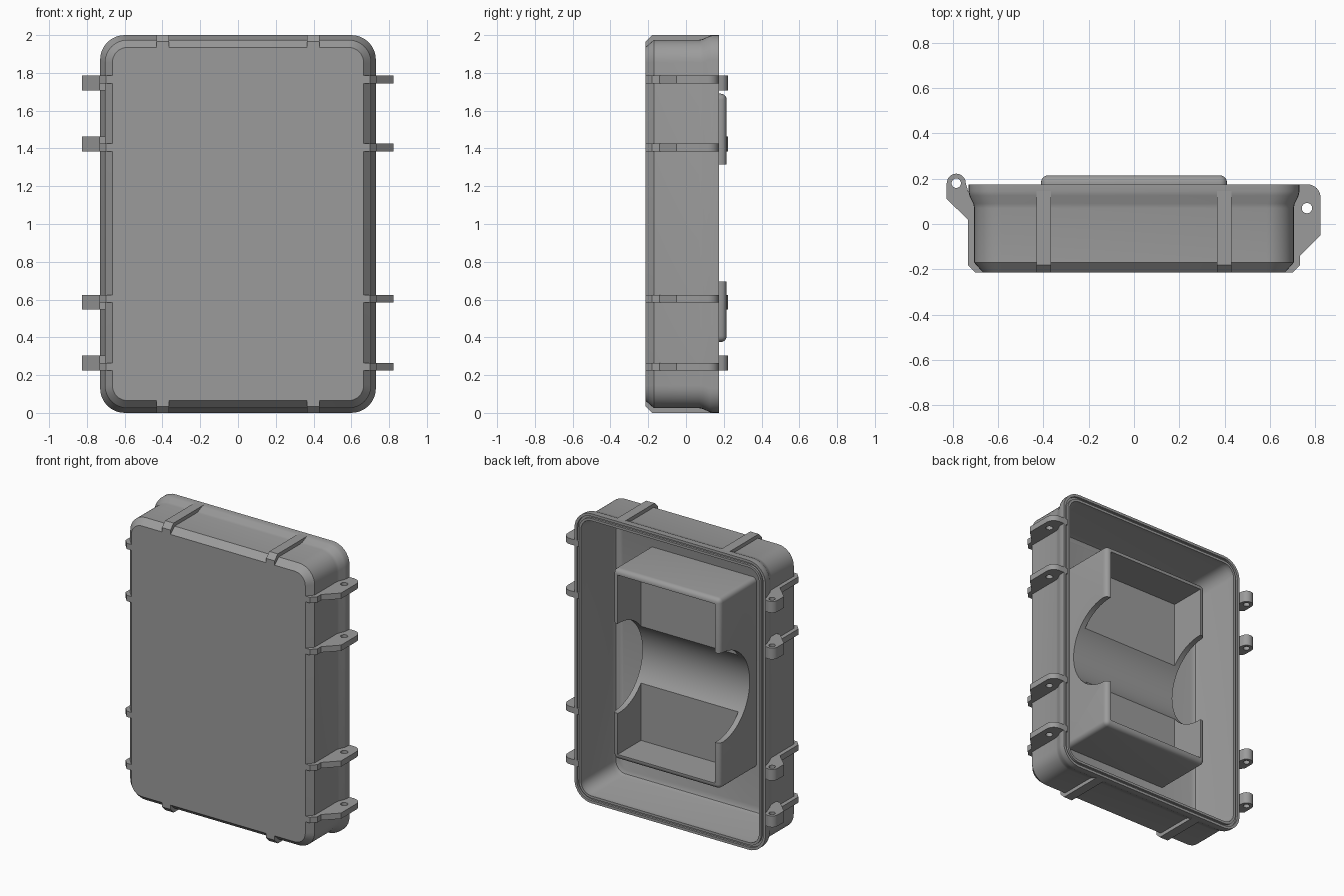
import bpy, bmesh, math
from mathutils import Matrix

if "Cube" in bpy.data.objects:
    bpy.data.objects.remove(bpy.data.objects["Cube"])

grey = bpy.data.materials.new("case_grey")
grey.diffuse_color = (0.33, 0.33, 0.33, 1)
grey.use_nodes = True
grey.node_tree.nodes["Principled BSDF"].inputs["Base Color"].default_value = grey.diffuse_color


def finish(ob, angle=35):
    """Clean the mesh, colour it and smooth its rounded areas."""
    bm = bmesh.new()
    bm.from_mesh(ob.data)
    bmesh.ops.remove_doubles(bm, verts=bm.verts, dist=0.0002)
    bmesh.ops.recalc_face_normals(bm, faces=bm.faces)
    bm.to_mesh(ob.data)
    bm.free()
    ob.data.materials.clear()
    ob.data.materials.append(grey)
    bpy.ops.object.select_all(action='DESELECT')
    ob.select_set(True)
    bpy.context.view_layer.objects.active = ob
    bpy.ops.object.shade_smooth_by_angle(angle=math.radians(angle))


def mesh_object(name, bm):
    me = bpy.data.meshes.new(name)
    bm.to_mesh(me)
    bm.free()
    ob = bpy.data.objects.new(name, me)
    bpy.context.collection.objects.link(ob)
    return ob


def rounded_ring(bm, hx, y, r, seg=8):
    """Rounded rectangle around z = 1; its half height is hx + 0.27."""
    hz = hx + 0.27
    ring = []
    for q, (sx, sz) in enumerate([(1, 1), (-1, 1), (-1, -1), (1, -1)]):
        for i in range(seg + 1):
            a = (q + i / seg) * math.pi / 2
            ring.append(bm.verts.new((sx * (hx - r) + r * math.cos(a), y,
                                      1 + sz * (hz - r) + r * math.sin(a))))
    return ring


def arc(cx, cy, r, a0, a1, n):
    return [(cx + r * math.cos(math.radians(a0 + (a1 - a0) * i / n)),
             cy + r * math.sin(math.radians(a0 + (a1 - a0) * i / n))) for i in range(n + 1)]


def plate(name, pts, width, matrix, hole=None):
    """Flat profile with an optional round hole, thickened about its middle."""
    cu = bpy.data.curves.new(name, 'CURVE')
    cu.dimensions, cu.fill_mode, cu.extrude = '2D', 'BOTH', width / 2
    loops = [pts]
    if hole:
        loops.append(arc(*hole, 0, 337.5, 15))
    for loop in loops:
        sp = cu.splines.new('POLY')
        sp.points.add(len(loop) - 1)
        for p, (a, b) in zip(sp.points, loop):
            p.co = (a, b, 0, 1)
        sp.use_cyclic_u = True
    tmp = bpy.data.objects.new(name + "_curve", cu)
    bpy.context.collection.objects.link(tmp)
    dg = bpy.context.evaluated_depsgraph_get()
    me = bpy.data.meshes.new_from_object(tmp.evaluated_get(dg))
    bpy.data.objects.remove(tmp)
    me.transform(matrix)
    ob = bpy.data.objects.new(name, me)
    bpy.context.collection.objects.link(ob)
    finish(ob)
    return ob


# Case shell: front panel, chamfer, walls, flared rim, seal groove, inside
# Each ring is half width, depth position, corner radius
rings = [(0.665, -0.215, 0.08), (0.705, -0.17, 0.12), (0.705, 0.07, 0.12),
         (0.709, 0.09, 0.124), (0.726, 0.125, 0.126), (0.73, 0.145, 0.13),
         (0.73, 0.175, 0.13), (0.712, 0.175, 0.112), (0.712, 0.16, 0.112),
         (0.697, 0.16, 0.097), (0.697, 0.175, 0.097), (0.68, 0.175, 0.08),
         (0.68, 0.14, 0.08), (0.672, 0.11, 0.08), (0.667, -0.15, 0.08),
         (0.657, -0.175, 0.07), (0.635, -0.185, 0.05)]
bm = bmesh.new()
loops = [rounded_ring(bm, *r) for r in rings]
for a, b in zip(loops, loops[1:]):
    for i in range(len(a)):
        j = (i + 1) % len(a)
        bm.faces.new((a[i], a[j], b[j], b[i]))
bm.faces.new(loops[0])
bm.faces.new(loops[-1])
finish(mesh_object("case_shell", bm))


def block(name, x, y0, y1, z0, z1, bevel=0):
    bm = bmesh.new()
    bmesh.ops.create_cube(bm, size=1, matrix=Matrix.Translation((0, (y0 + y1) / 2, (z0 + z1) / 2))
                          @ Matrix.Diagonal((2 * x, y1 - y0, z1 - z0, 1)))
    if bevel:
        edges = [e for e in bm.edges if any(v.co.y > y0 + 0.01 for v in e.verts)]
        bmesh.ops.bevel(bm, geom=edges, offset=bevel, segments=5, profile=0.5, affect='EDGES')
    return mesh_object(name, bm)


# Inner holder: rounded block with a pocket and a round cradle cut across it
holder = block("inner_holder", 0.41, -0.19, 0.215, 0.375, 1.69, 0.032)
pocket = block("pocket_cutter", 0.372, -0.04, 0.4, 0.413, 1.652)
bm = bmesh.new()
bmesh.ops.create_cone(bm, cap_ends=True, segments=64, radius1=0.31, radius2=0.31, depth=1.2,
                      matrix=Matrix.Translation((0, 0.2, 1.005)) @ Matrix.Rotation(math.pi / 2, 4, 'Y'))
cradle = mesh_object("cradle_cutter", bm)
bpy.context.view_layer.objects.active = holder
for cutter in (pocket, cradle):
    cutter.hide_render = True
    mod = holder.modifiers.new("cut", 'BOOLEAN')
    mod.operation, mod.solver, mod.object = 'DIFFERENCE', 'EXACT', cutter
    bpy.ops.object.modifier_apply(modifier=mod.name)
    bpy.data.objects.remove(cutter)
finish(holder)

# Ribs on the top and bottom walls
rib = [(1.93, -0.215), (1.965, -0.215), (2.0, -0.18), (2.0, 0.145),
       (1.955, 0.145), (1.955, -0.17), (1.93, -0.19)]
for x in (-0.398, 0.398):
    to_world = Matrix(((0, 0, 1, x), (0, 1, 0, 0), (1, 0, 0, 0), (0, 0, 0, 1)))
    plate("top_rib", rib, 0.065, to_world)
    plate("bottom_rib", [(2 - z, y) for z, y in rib], 0.065, to_world)

# Side ribs: latch ears on the right, hinge ears on the left
base = [(0.69, 0.14), (0.69, -0.17), (0.66, -0.19), (0.66, -0.215), (0.70, -0.215), (0.733, -0.18)]
latch = base + [(0.733, -0.14), (0.823, -0.05)] + arc(0.765, 0.117, 0.058, 0, 90, 6) + [(0.70, 0.175)]
ear = [(0.733, 0.02), (0.826, 0.11)] + arc(0.784, 0.18, 0.042, 0, 180, 12) + [(0.73, 0.14)]
hinge = [(-x, y) for x, y in base + ear]
knuckle = [(-x, y) for x, y in [(0.70, 0.14), (0.70, 0.02)] + ear]
for z, side in ((1.765, -1), (1.405, 1), (0.605, -1), (0.245, 1)):
    at = Matrix.Translation((0, 0, z))
    plate("latch_ear", latch, 0.04, at, (0.763, 0.07, 0.023))
    plate("hinge_rib", hinge, 0.04, at, (-0.784, 0.18, 0.021))
    plate("hinge_knuckle", knuckle, 0.038, Matrix.Translation((0, 0, z + side * 0.039)),
          (-0.784, 0.18, 0.021))
